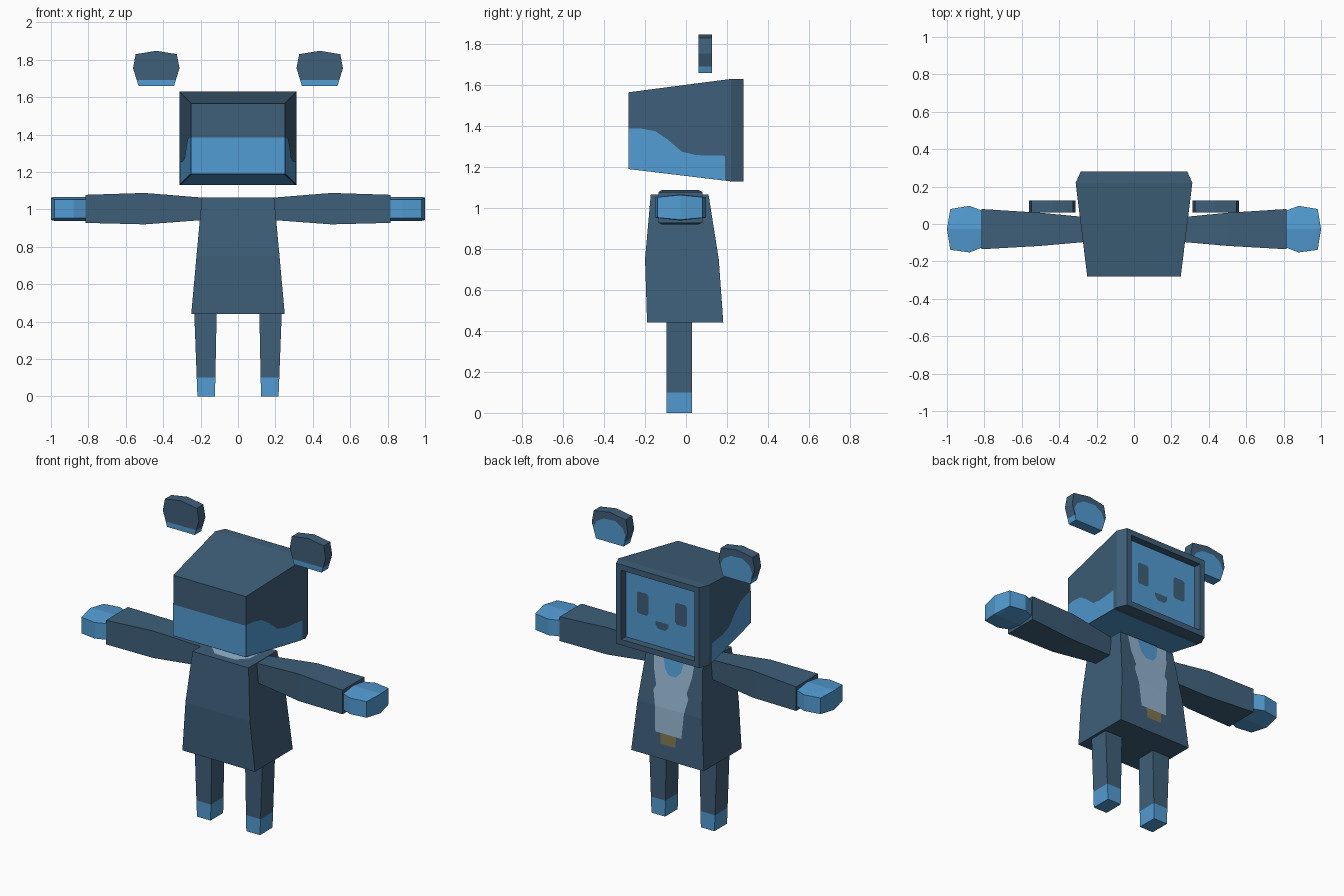
import bpy, bmesh
from mathutils import Vector

if "Cube" in bpy.data.objects:
    bpy.data.objects.remove(bpy.data.objects["Cube"])


def material(name, hexcode):
    m = bpy.data.materials.new(name)
    srgb = [int(hexcode[i:i + 2], 16) / 255 for i in (0, 2, 4)]
    m.diffuse_color = [((c + 0.055) / 1.055) ** 2.4 for c in srgb] + [1]
    m.use_nodes = True
    m.node_tree.nodes["Principled BSDF"].inputs["Base Color"].default_value = m.diffuse_color
    return m


DARK = material("dark blue", "3E5F79")
LIGHT = material("light blue", "529CD3")
GREY = material("pale grey blue", "93B4CE")
GOLD = material("dull gold", "80764C")


def finish(name, bm, mats):
    me = bpy.data.meshes.new(name)
    bm.to_mesh(me)
    bm.free()
    for m in mats:
        me.materials.append(m)
    ob = bpy.data.objects.new(name, me)
    bpy.context.collection.objects.link(ob)
    return ob


def loft(name, rings, mats, split=None, last_index=0):
    """Skin equal-length rings, cap both ends; faces below split get slot 1."""
    bm = bmesh.new()
    vs = [[bm.verts.new(p) for p in r] for r in rings]
    n = len(rings[0])
    for a, b in zip(vs, vs[1:]):
        for i in range(n):
            j = (i + 1) % n
            bm.faces.new((a[i], a[j], b[j], b[i]))
    bm.faces.new(vs[0][::-1])
    bm.faces.new(vs[-1]).material_index = last_index
    bmesh.ops.recalc_face_normals(bm, faces=bm.faces)
    if split is not None:
        geom = bm.verts[:] + bm.edges[:] + bm.faces[:]
        bmesh.ops.bisect_plane(bm, geom=geom, plane_co=(0, 0, split), plane_no=(0, 0, 1))
        for f in bm.faces:
            if f.calc_center_median().z < split:
                f.material_index = 1
    return finish(name, bm, mats)


def plate(name, polys, mat, out, lift=0.003):
    """Flat painted patches lifted slightly off a surface, facing out."""
    bm = bmesh.new()
    out = Vector(out)
    for pts in polys:
        f = bm.faces.new([bm.verts.new(Vector(p) + out * lift) for p in pts])
        f.normal_update()
        if f.normal.dot(out) < 0:
            f.normal_flip()
    return finish(name, bm, [mat])


def rect_y(y, w, z0, z1):
    return [(-w, y, z0), (w, y, z0), (w, y, z1), (-w, y, z1)]


def rect_z(z, x0, x1, y0, y1):
    return [(x0, y0, z), (x1, y0, z), (x1, y1, z), (x0, y1, z)]


# Hooded head with recessed face
loft("head", [rect_y(-0.28, 0.25, 1.19, 1.565), rect_y(0.22, 0.312, 1.13, 1.63),
              rect_y(0.28, 0.285, 1.13, 1.63), rect_y(0.28, 0.253, 1.165, 1.595),
              rect_y(0.235, 0.25, 1.165, 1.595)], [DARK, LIGHT], last_index=1)

# Light lower part of the head: rear, underside, sides
plate("head_rear_patch", [rect_y(-0.28, 0.25, 1.19, 1.385)], LIGHT, (0, -1, 0))
plate("head_under_patch", [[(-0.25, -0.28, 1.19), (0.25, -0.28, 1.19),
                            (0.308, 0.19, 1.134), (-0.308, 0.19, 1.134)]], LIGHT, (0, 0, -1))
side = [(-0.28, 1.19), (0.19, 1.134), (0.19, 1.255), (0.05, 1.258), (-0.02, 1.275),
        (-0.09, 1.335), (-0.15, 1.375), (-0.22, 1.388), (-0.28, 1.388)]
for s, tag in ((1, "right"), (-1, "left")):
    pts = [(s * (0.25 + 0.124 * (y + 0.28)), y, z) for y, z in side]
    plate("head_side_patch_" + tag, [pts], LIGHT, (s, 0, 0))

# Eyes and mouth
eye = [(-0.03, -0.068), (0.03, -0.068), (0.04, -0.055), (0.04, 0.055),
       (0.03, 0.068), (-0.03, 0.068), (-0.04, 0.055), (-0.04, -0.055)]
plate("eyes", [[(cx + x, 0.235, 1.403 + z) for x, z in eye] for cx in (-0.132, 0.132)],
      DARK, (0, 1, 0))
mouth = [(-0.045, 1.32), (0.045, 1.32), (0.045, 1.30), (0.025, 1.275), (-0.025, 1.275), (-0.045, 1.30)]
plate("mouth", [[(x, 0.235, z) for x, z in mouth]], DARK, (0, 1, 0))

# Coat body
loft("body", [rect_z(0.44, -0.25, 0.25, -0.19, 0.182), rect_z(0.75, -0.222, 0.222, -0.2, 0.16),
              rect_z(1.065, -0.193, 0.193, -0.172, 0.11)], [DARK])


def chest(x, z):
    y = 0.16 - (z - 0.75) * (0.16 if z > 0.75 else 0.07)
    return (x, y, z)


def strip(rows):
    return [[chest(-w0, z0), chest(w0, z0), chest(w1, z1), chest(-w1, z1)]
            for (z0, w0), (z1, w1) in zip(rows, rows[1:])]


# Painted shirt front, neck opening and buckle
plate("shirt_front", strip([(0.595, 0.09), (0.75, 0.1), (0.84, 0.12), (0.87, 0.105),
                            (0.96, 0.13), (1.063, 0.14)]), GREY, (0, 1, 0))
plate("buckle", strip([(0.53, 0.05), (0.595, 0.055)]), GOLD, (0, 1, 0))
plate("neck_front", strip([(0.945, 0.025), (0.98, 0.055), (1.063, 0.075)]), LIGHT, (0, 1, 0), 0.006)
plate("collar_top", [[(-0.14, 0.11, 1.065), (0.14, 0.11, 1.065), (0.13, -0.07, 1.065),
                      (0.07, -0.13, 1.065), (-0.07, -0.13, 1.065), (-0.13, -0.07, 1.065)]],
      GREY, (0, 0, 1))
plate("neck_top", [[(-0.075, 0.11, 1.065), (0.075, 0.11, 1.065), (0.08, -0.04, 1.065),
                    (0.04, -0.08, 1.065), (-0.04, -0.08, 1.065), (-0.08, -0.04, 1.065)]],
      LIGHT, (0, 0, 1), 0.006)

ear = [(-0.095, 1.66), (0.095, 1.66), (0.124, 1.755), (0.11, 1.83), (0, 1.848), (-0.11, 1.83), (-0.124, 1.755)]
inner = [(-0.09, 1.664), (0.09, 1.664), (0.11, 1.73), (0.09, 1.77), (0.04, 1.80), (-0.04, 1.805),
         (-0.09, 1.775), (-0.11, 1.73)]
arm = [(0.19, -0.09, 0.03, 0.943, 1.063), (0.5, -0.117, 0.06, 0.92, 1.088),
       (0.815, -0.135, 0.08, 0.928, 1.078)]
hand = [(0.81, -0.125, 0.07), (0.88, -0.152, 0.097), (0.982, -0.138, 0.08)]

for s, tag in ((1, "right"), (-1, "left")):
    # Floating ear with light inner face
    loft("ear_" + tag, [[(s * 0.437 + x, y, z) for x, z in ear] for y in (0.062, 0.126)],
         [DARK, LIGHT], split=1.692)
    plate("inner_ear_" + tag, [[(s * 0.437 + x, 0.126, z) for x, z in inner]], LIGHT, (0, 1, 0))

    # Sleeve
    loft("arm_" + tag, [[(s * x, y0, z0), (s * x, y1, z0), (s * x, y1, z1), (s * x, y0, z1)]
                        for x, y0, y1, z0, z1 in arm], [DARK])

    # Faceted mitten hand
    bm = bmesh.new()
    for dz in (-1, 1):
        for x, y0, y1 in hand:
            for y, h in ((y0, 0.05), (-0.028, 0.064), (y1, 0.05)):
                bm.verts.new((s * x, y, 1.003 + dz * h))
        bm.verts.new((s * 1.0, -0.028, 1.003 + dz * 0.06))
    bmesh.ops.convex_hull(bm, input=bm.verts)
    bmesh.ops.recalc_face_normals(bm, faces=bm.faces)
    finish("hand_" + tag, bm, [LIGHT])

    # Leg with light foot
    loft("leg_" + tag, [rect_z(0, s * 0.17 - 0.047, s * 0.17 + 0.047, -0.094, 0.03),
                        rect_z(0.45, s * 0.174 - 0.06, s * 0.174 + 0.06, -0.094, 0.03)],
         [DARK, LIGHT], split=0.1)
